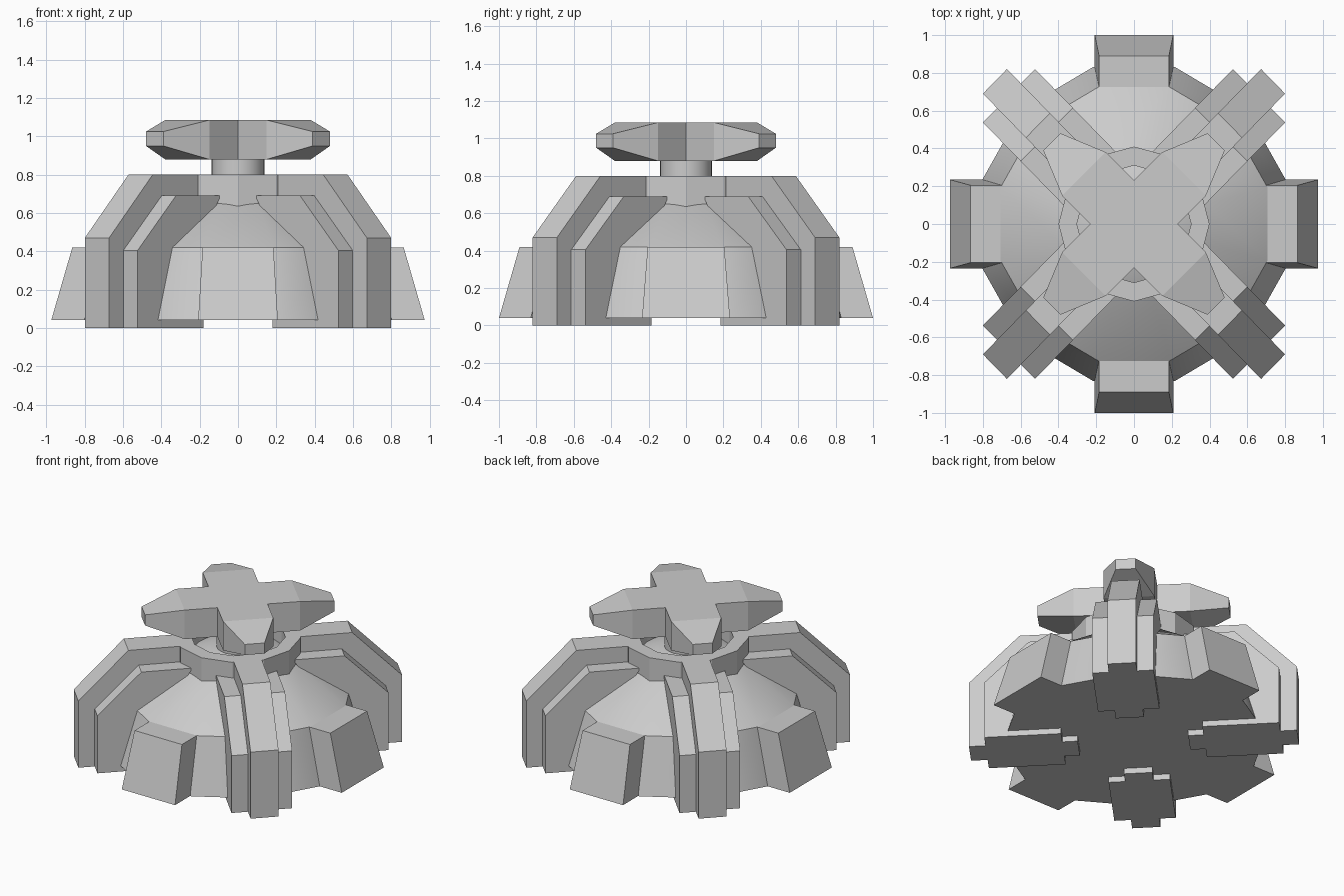
import bpy, bmesh
from math import sin, cos, pi, radians
from mathutils import Matrix, Vector

if "Cube" in bpy.data.objects:
    bpy.data.objects.remove(bpy.data.objects["Cube"])

SX = 0.975  # body is slightly narrower in x


def make(name, bm, smooth=None):
    bmesh.ops.recalc_face_normals(bm, faces=bm.faces)
    me = bpy.data.meshes.new(name)
    bm.to_mesh(me)
    bm.free()
    ob = bpy.data.objects.new(name, me)
    bpy.context.collection.objects.link(ob)
    if smooth:
        bpy.ops.object.select_all(action='DESELECT')
        ob.select_set(True)
        bpy.context.view_layer.objects.active = ob
        bpy.ops.object.shade_smooth_by_angle(angle=radians(smooth))
    return ob


def lathe(name, profile, n, phase=0, sx=SX, closed=False, smooth=None):
    """Spin an (r, z) profile with n sides; closed joins it into a ring."""
    bm = bmesh.new()
    rings = [[bm.verts.new((r * cos(phase + 2 * pi * i / n) * sx,
                            r * sin(phase + 2 * pi * i / n), z)) for i in range(n)]
             for r, z in profile]
    pairs = list(zip(rings, rings[1:] + rings[:1]))
    for a, b in (pairs if closed else pairs[:-1]):
        for i in range(n):
            j = (i + 1) % n
            bm.faces.new((a[i], a[j], b[j], b[i]))
    if not closed:
        bm.faces.new(rings[0])
        bm.faces.new(rings[-1])
    return make(name, bm, smooth)


def rib(name, profile, half, angle):
    """Extrude an (outward, z) profile sideways and turn it to its diagonal."""
    bm = bmesh.new()
    f = bm.faces.new([bm.verts.new((a, -half, z)) for a, z in profile])
    ext = bmesh.ops.extrude_face_region(bm, geom=[f])['geom']
    bmesh.ops.translate(bm, vec=(0, 2 * half, 0),
                        verts=[v for v in ext if isinstance(v, bmesh.types.BMVert)])
    bm.transform(Matrix.Scale(SX, 4, (1, 0, 0)) @ Matrix.Rotation(angle, 4, 'Z'))
    make(name, bm)


def loft(name, sections, angle):
    """Bridge rectangles given as four corners each, then turn around z."""
    bm = bmesh.new()
    loops = [[bm.verts.new(p) for p in s] for s in sections]
    for a, b in zip(loops, loops[1:]):
        for i in range(4):
            j = (i + 1) % 4
            bm.faces.new((a[i], a[j], b[j], b[i]))
    bm.faces.new(loops[0])
    bm.faces.new(loops[-1])
    bm.transform(Matrix.Rotation(angle, 4, 'Z'))
    make(name, bm)


# Domed body
lathe("dome_body", [(0.86, 0.04), (0.75, 0.42), (0.41, 0.645), (0.2, 0.72), (0.05, 0.74)],
      12, phase=pi / 12, smooth=31)

# Collar and stem
lathe("collar", [(0.41, 0.56), (0.41, 0.8), (0.31, 0.8), (0.31, 0.56)], 12, closed=True)
lathe("stem", [(0.138, 0.65), (0.138, 0.9)], 32, sx=1, smooth=30)

# Tapered blocks on the four sides: outward reach at base and top, half widths
for i in range(4):
    k = i % 2
    base, top = ((0.975, 0.865), (1.0, 0.89))[k]
    wb, wt = ((0.235, 0.205), (0.208, 0.185))[k]
    loft("side_block", [
        [(0.5, -wb, 0.04), (base, -wb, 0.04), (base, wb, 0.04), (0.5, wb, 0.04)],
        [(0.5, -wt, 0.42), (top, -wt, 0.42), (top, wt, 0.42), (0.5, wt, 0.42)],
    ], i * pi / 2)

# Stepped diagonal ribs
for i in range(4):
    a = pi / 4 + i * pi / 2
    rib("main_rib", [(0.36, 0), (1.068, 0), (1.068, 0.47), (0.738, 0.8), (0.36, 0.8)], 0.092, a)
    rib("outer_rib", [(0.46, 0), (0.96, 0), (0.96, 0.405), (0.67, 0.69), (0.33, 0.69),
                      (0.46, 0.5)], 0.2, a)

# Cross handle: one solid with a square hub and four tapered arms
bm = bmesh.new()
w, reach, tip, tw = 0.163, 0.375, 0.615, 0.064


def ring(x, hw, z0, z1, rot):
    return [bm.verts.new(rot @ Vector(p)) for p in
            ((x, -hw, z0), (x, hw, z0), (x, hw, z1), (x, -hw, z1))]


for i in range(4):
    rot = Matrix.Rotation(pi / 4 + i * pi / 2, 3, 'Z')
    loops = [ring(w, w, 0.88, 1.085, rot), ring(reach, w, 0.88, 1.085, rot),
             ring(tip, tw, 0.95, 1.025, rot)]
    for a, b in zip(loops, loops[1:]):
        for s in range(4):
            t = (s + 1) % 4
            bm.faces.new((a[s], a[t], b[t], b[s]))
    bm.faces.new(loops[-1])
bmesh.ops.remove_doubles(bm, verts=bm.verts, dist=0.001)
bmesh.ops.holes_fill(bm, edges=[e for e in bm.edges if e.is_boundary], sides=4)
make("cross_handle", bm)
